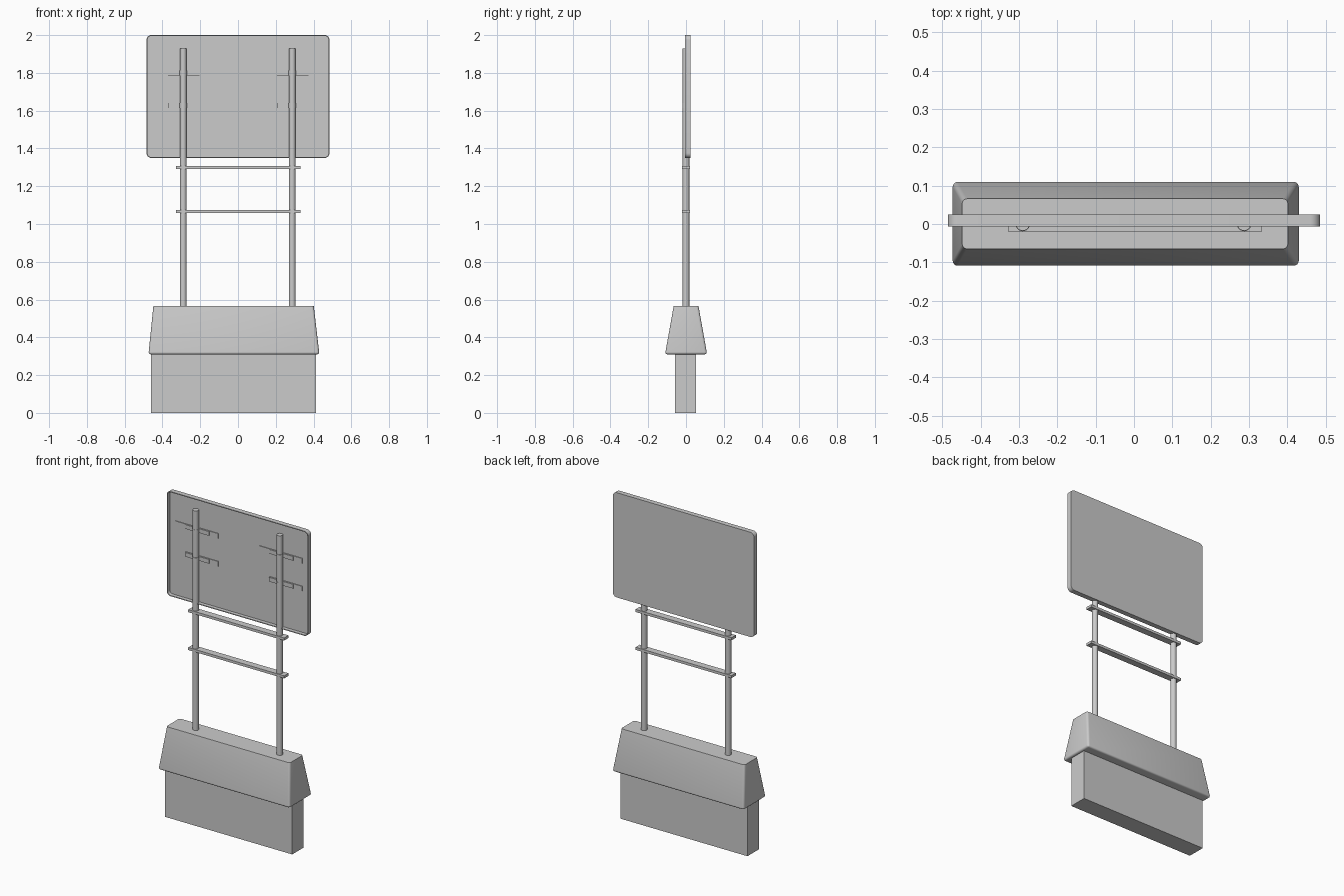
import bpy, bmesh, math
from mathutils import Matrix

if "Cube" in bpy.data.objects:
    bpy.data.objects.remove(bpy.data.objects["Cube"])


def finish(bm, name, smooth=False):
    bmesh.ops.recalc_face_normals(bm, faces=bm.faces)
    me = bpy.data.meshes.new(name)
    bm.to_mesh(me)
    bm.free()
    ob = bpy.data.objects.new(name, me)
    bpy.context.collection.objects.link(ob)
    if smooth:
        bpy.ops.object.select_all(action='DESELECT')
        ob.select_set(True)
        bpy.context.view_layer.objects.active = ob
        bpy.ops.object.shade_smooth_by_angle(angle=math.radians(35))
    return ob


def box(name, x0, x1, y0, y1, z0, z1):
    bm = bmesh.new()
    m = Matrix.Translation(((x0 + x1) / 2, (y0 + y1) / 2, (z0 + z1) / 2))
    m = m @ Matrix.Diagonal((x1 - x0, y1 - y0, z1 - z0, 1))
    bmesh.ops.create_cube(bm, size=1, matrix=m)
    return finish(bm, name)


def rounded_rect(hx, hz, r, zc, steps=6):
    pts = []
    for i, (sx, sz) in enumerate([(1, 1), (-1, 1), (-1, -1), (1, -1)]):
        for k in range(steps + 1):
            a = math.radians(90 * (i + k / steps))
            pts.append((sx * (hx - r) + r * math.cos(a),
                        zc + sz * (hz - r) + r * math.sin(a)))
    return pts


# Base: plain plinth
box("plinth", -0.46, 0.413, -0.058, 0.054, 0, 0.33)

# Base: tapered hood with rounded lower and corner edges
bm = bmesh.new()
rings = [(-0.474, 0.431, -0.111, 0.112, 0.31), (-0.448, 0.401, -0.065, 0.066, 0.567)]
vs = [[bm.verts.new(p) for p in ((a, c, z), (b, c, z), (b, d, z), (a, d, z))]
      for a, b, c, d, z in rings]
bm.faces.new(vs[0])
bm.faces.new(vs[1])
for i in range(4):
    j = (i + 1) % 4
    bm.faces.new((vs[0][i], vs[0][j], vs[1][j], vs[1][i]))
edges = [e for e in bm.edges if min(v.co.z for v in e.verts) < 0.4]
bmesh.ops.bevel(bm, geom=edges, offset=0.013, segments=4, profile=0.5, affect='EDGES')
finish(bm, "hood", True)

# Sign: shallow tray, open toward the posts, with a thin rim
bm = bmesh.new()
zc, hx, hz = 1.675, 0.485, 0.325
outer = rounded_rect(hx, hz, 0.026, zc)
inner = rounded_rect(hx - 0.005, hz - 0.005, 0.021, zc)
loops = [[bm.verts.new((x, y, z)) for x, z in pts]
         for pts, y in ((outer, 0.025), (outer, -0.006), (inner, -0.006), (inner, 0.017))]
bm.faces.new(loops[0])
bm.faces.new(loops[3])
n = len(outer)
for a, b in zip(loops, loops[1:]):
    for i in range(n):
        bm.faces.new((a[i], a[(i + 1) % n], b[(i + 1) % n], b[i]))
finish(bm, "sign_panel", True)

# Crossbars between the posts
for name, z in (("upper_crossbar", 1.30), ("lower_crossbar", 1.065)):
    box(name, -0.327, 0.332, -0.021, 0.021, z - 0.008, z + 0.008)

# Posts with two clamps each
for side, px in (("left", -0.29), ("right", 0.287)):
    bm = bmesh.new()
    bmesh.ops.create_cone(bm, cap_ends=True, segments=20, radius1=0.0175, radius2=0.0175,
                          depth=1.38, matrix=Matrix.Translation((px, 0, 1.24)))
    finish(bm, side + "_post", True)
    for level, z, x0, x1 in (("upper", 1.8, -0.15, 0.145), ("lower", 1.627, -0.08, 0.145)):
        # thin bar and thicker mounting plate against the sign
        box(f"{side}_{level}_bracket_bar", px + x0, px + x1, 0.013, 0.018, z - 0.015, z + 0.015)
        box(f"{side}_{level}_bracket_plate", px - 0.08, px + 0.085, 0.009, 0.014, z - 0.013, z + 0.013)
        # strap around the post
        bm = bmesh.new()
        bmesh.ops.create_cone(bm, cap_ends=True, segments=20, radius1=0.019, radius2=0.019,
                              depth=0.026, matrix=Matrix.Translation((px, 0, z)))
        finish(bm, f"{side}_{level}_strap", True)
